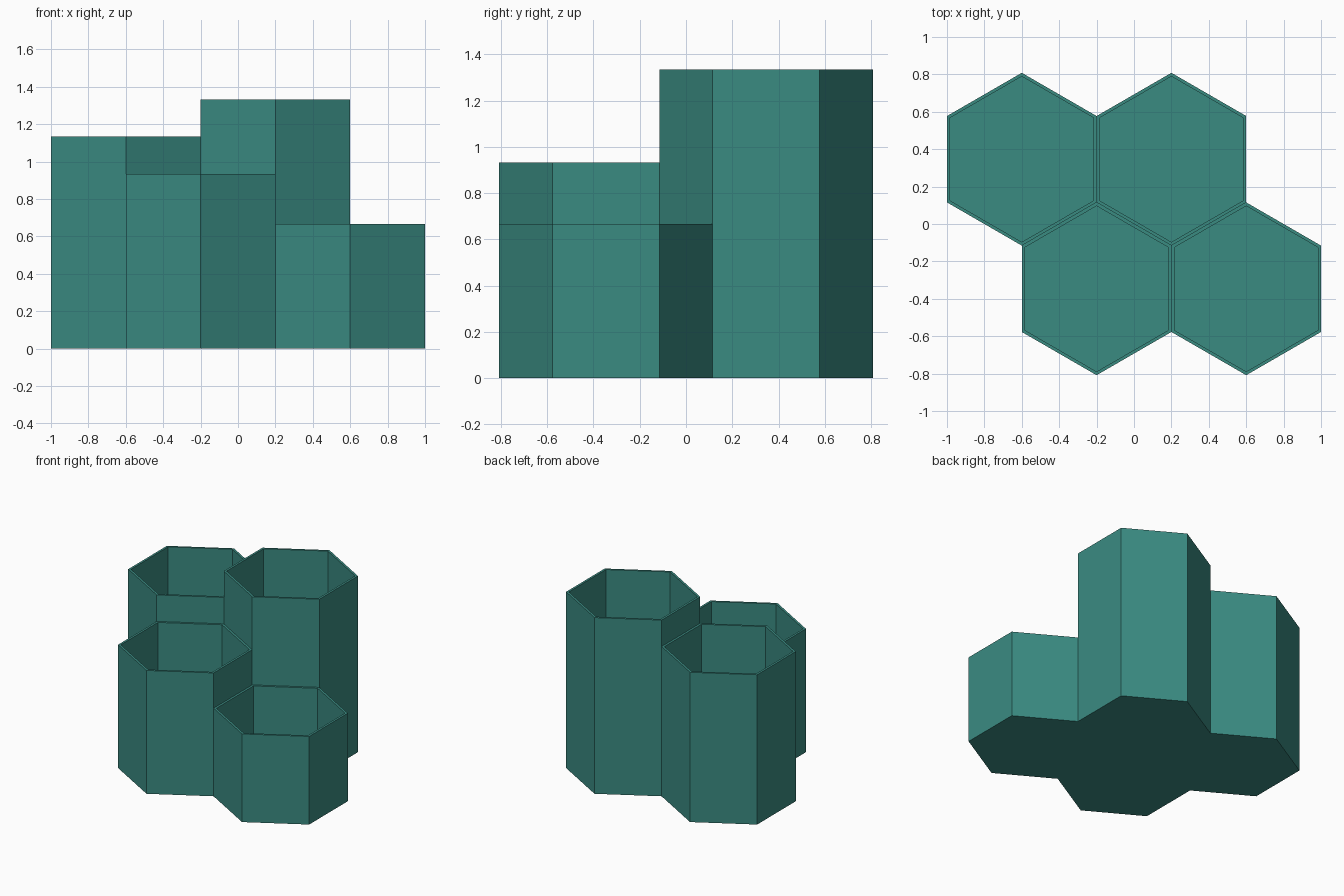
import bpy
import bmesh
from math import cos, sin, pi, sqrt

default = bpy.data.objects.get("Cube")
if default:
    bpy.data.objects.remove(default, do_unlink=True)

UNIT = 1 / 60             # one wall thickness
APOTHEM = 24 * UNIT       # centre to flat side
WALL = UNIT
FLOOR = 2 * UNIT
ROW = APOTHEM * sqrt(3) / 2   # half the distance between the two rows

teal = bpy.data.materials.new("teal")
teal.use_nodes = True
COLOR = (0.042, 0.258, 0.222, 1)
teal.diffuse_color = COLOR
teal.node_tree.nodes["Principled BSDF"].inputs["Base Color"].default_value = COLOR


def hex_ring(bm, apothem, z):
    """Hexagon of vertices with a point towards the front and back."""
    r = apothem * 2 / sqrt(3)
    angles = [pi / 6 + i * pi / 3 for i in range(6)]
    return [bm.verts.new((r * cos(a), r * sin(a), z)) for a in angles]


def hex_cup(name, x, y, height):
    """Open hexagonal tube with a thin wall and a closed floor."""
    bm = bmesh.new()
    rings = [hex_ring(bm, APOTHEM, 0),
             hex_ring(bm, APOTHEM, height),
             hex_ring(bm, APOTHEM - WALL, height),
             hex_ring(bm, APOTHEM - WALL, FLOOR)]
    # outer wall, rim and inner wall
    for low, high in zip(rings, rings[1:]):
        for i in range(6):
            j = (i + 1) % 6
            bm.faces.new((low[i], low[j], high[j], high[i]))
    # underside and inner floor
    bm.faces.new(rings[0][::-1])
    bm.faces.new(rings[-1])
    bmesh.ops.recalc_face_normals(bm, faces=bm.faces)
    mesh = bpy.data.meshes.new(name)
    bm.to_mesh(mesh)
    bm.free()
    mesh.materials.append(teal)
    cup = bpy.data.objects.new(name, mesh)
    cup.location = (x, y, 0)
    bpy.context.scene.collection.objects.link(cup)


# Four cups packed in two staggered rows
hex_cup("back_right_cup", -1.5 * APOTHEM, ROW, 68 * UNIT)
hex_cup("back_left_cup", 0.5 * APOTHEM, ROW, 80 * UNIT)
hex_cup("front_right_cup", -0.5 * APOTHEM, -ROW, 56 * UNIT)
hex_cup("front_left_cup", 1.5 * APOTHEM, -ROW, 40 * UNIT)
